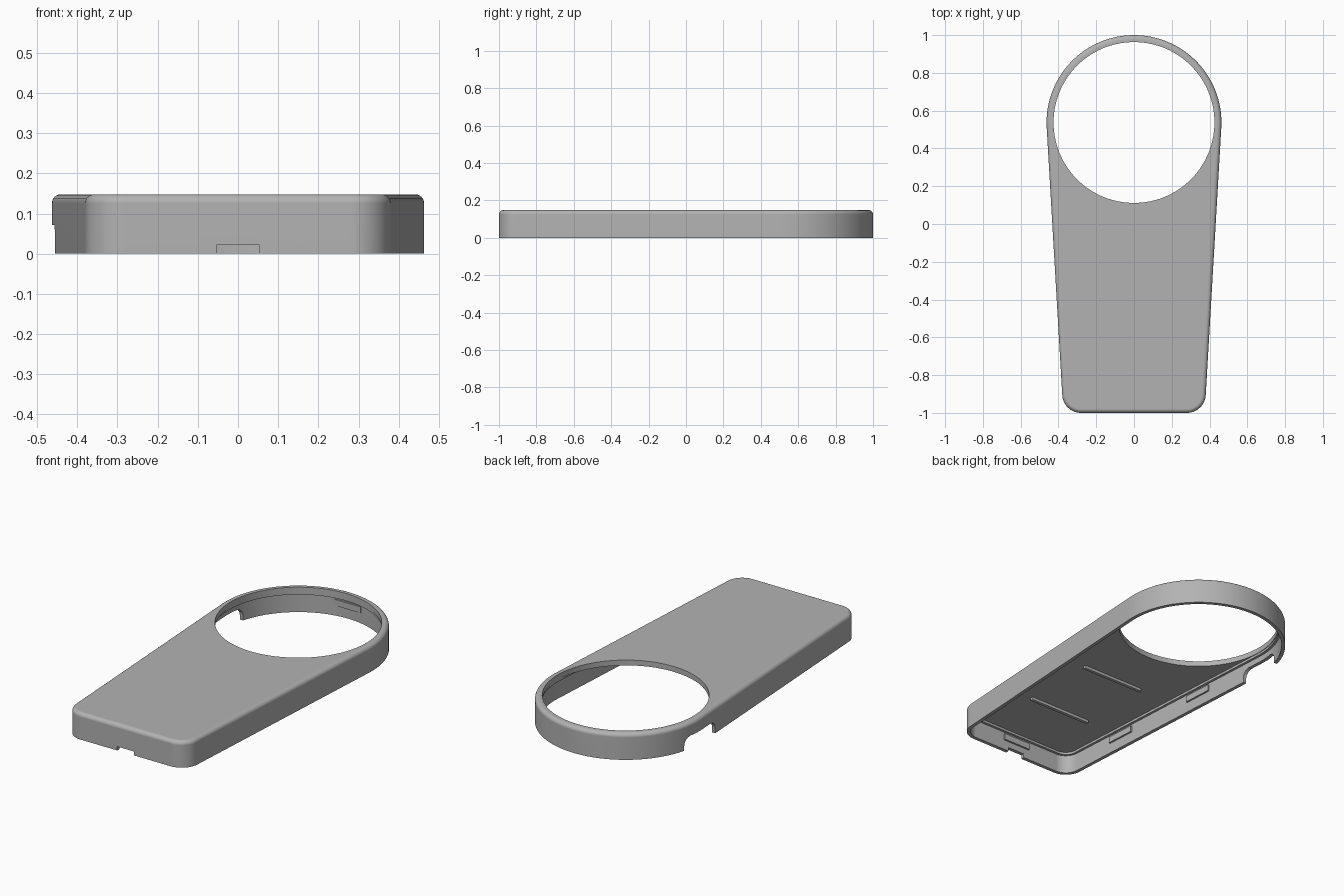
import bpy, bmesh
from math import sin, cos, pi, radians, atan2, acos, hypot
from mathutils import Matrix

if "Cube" in bpy.data.objects:
    bpy.data.objects.remove(bpy.data.objects["Cube"])

grey = bpy.data.materials.new("matte grey")
grey.use_nodes = True
colour = (0.45, 0.45, 0.45, 1)
grey.diffuse_color = colour
grey.node_tree.nodes["Principled BSDF"].inputs["Base Color"].default_value = colour

# Outline: a big ring circle and two small corner circles joined by tangents
RING_Y, RING_R = 0.537, 0.463
CORNER_X, CORNER_Y, CORNER_R = 0.28, -0.9, 0.1
HEIGHT, FILLET = 0.148, 0.022
HOLE_R, PLATE_Z = 0.426, 0.118
LEDGE, LEDGE_Z, WALL = 0.034, 0.105, 0.02
dx, dy = -CORNER_X, RING_Y - CORNER_Y
TILT = atan2(dy, dx) - acos((CORNER_R - RING_R) / hypot(dx, dy))


def arc(cx, cy, r, start, end, steps):
    angles = [start + (end - start) * i / steps for i in range(steps + 1)]
    return [(cx + r * cos(a), cy + r * sin(a)) for a in angles]


def outline(inset):
    r = CORNER_R - inset
    return (arc(0, RING_Y, RING_R - inset, TILT, pi - TILT, 72)
            + arc(-CORNER_X, CORNER_Y, r, pi - TILT, 1.5 * pi, 14)
            + arc(CORNER_X, CORNER_Y, r, -pi / 2, TILT, 14))


def hole():
    return (arc(0, RING_Y, HOLE_R, TILT, pi - TILT, 72)
            + arc(0, RING_Y, HOLE_R, pi - TILT, 1.5 * pi, 14)
            + arc(0, RING_Y, HOLE_R, -pi / 2, TILT, 14))


def finish(name, bm):
    bmesh.ops.recalc_face_normals(bm, faces=bm.faces)
    mesh = bpy.data.meshes.new(name)
    bm.to_mesh(mesh)
    bm.free()
    mesh.materials.append(grey)
    obj = bpy.data.objects.new(name, mesh)
    bpy.context.collection.objects.link(obj)
    return obj


def activate(obj):
    bpy.ops.object.select_all(action="DESELECT")
    obj.select_set(True)
    bpy.context.view_layer.objects.active = obj


def box(name, centre, size, angle=0.0, bevel=0.0):
    bm = bmesh.new()
    matrix = (Matrix.Translation(centre) @ Matrix.Rotation(angle, 4, "Z")
              @ Matrix.Diagonal((*size, 1)))
    bmesh.ops.create_cube(bm, size=1, matrix=matrix)
    if bevel:
        bmesh.ops.bevel(bm, geom=bm.edges[:], offset=bevel, segments=2,
                        profile=0.5, affect="EDGES")
    return finish(name, bm)


# Shell: closed loft over the outside, through the hole and back down inside
loops = [(outline(0), 0)]
for i in range(7):
    a = pi / 2 * i / 6
    loops.append((outline(FILLET * (1 - cos(a))), HEIGHT - FILLET * (1 - sin(a))))
loops += [(hole(), HEIGHT), (hole(), PLATE_Z), (outline(LEDGE), PLATE_Z),
          (outline(LEDGE), LEDGE_Z), (outline(WALL), LEDGE_Z), (outline(WALL), 0)]
bm = bmesh.new()
rings = [[bm.verts.new((x, y, z)) for x, y in pts] for pts, z in loops]
for k, low in enumerate(rings):
    high = rings[(k + 1) % len(rings)]
    for i in range(len(low)):
        j = (i + 1) % len(low)
        bm.faces.new((low[i], low[j], high[j], high[i]))
bmesh.ops.remove_doubles(bm, verts=bm.verts, dist=1e-5)
shell = finish("shell", bm)

# Openings: arched side port and small slot in the front rim
bm = bmesh.new()
port = ([(0.39, -0.05)] + arc(0.435, 0.027, 0.045, pi, pi / 2, 8)
        + arc(0.61, 0.027, 0.045, pi / 2, 0, 8) + [(0.655, -0.05)])
face = bm.faces.new([bm.verts.new((-0.6, y, z)) for y, z in port])
side = bmesh.ops.extrude_face_region(bm, geom=[face])["geom"]
bmesh.ops.translate(bm, vec=(0.3, 0, 0),
                    verts=[v for v in side if isinstance(v, bmesh.types.BMVert)])
cutters = [finish("port_cutter", bm),
           box("slot_cutter", (0, -1, -0.014), (0.106, 0.1, 0.072))]
for cutter in cutters:
    cutter.hide_render = True
    activate(shell)
    mod = shell.modifiers.new("opening", "BOOLEAN")
    mod.operation, mod.solver, mod.object = "DIFFERENCE", "EXACT", cutter
    bpy.ops.object.modifier_apply(modifier=mod.name)
    bpy.data.objects.remove(cutter)

activate(shell)
bpy.ops.object.shade_smooth_by_angle(angle=radians(35))
weighted = shell.modifiers.new("clean shading", "WEIGHTED_NORMAL")
weighted.keep_sharp = True

# Ribs across the underside of the plate
for name, y in (("rear_rib", -0.18), ("front_rib", -0.62)):
    box(name, (0, y, PLATE_Z - 0.004), (0.39, 0.02, 0.024), bevel=0.004)

# Snap tabs on the inner walls
TAB = (0.17, 0.02, 0.035)
box("rear_tab", (0, RING_Y + RING_R - WALL, 0.075), TAB)
box("front_tab", (0, CORNER_Y - CORNER_R + WALL, 0.075), TAB)
for sx, label in ((1, "left"), (-1, "right")):
    for y, place in ((0.04, "rear"), (-0.56, "front")):
        # Inner wall position at this y, from the tangent line
        x = (RING_R - WALL - (y - RING_Y) * sin(TILT)) / cos(TILT)
        box(f"{label}_{place}_tab", (sx * x, y, 0.075), TAB, angle=sx * (pi / 2 + TILT))
